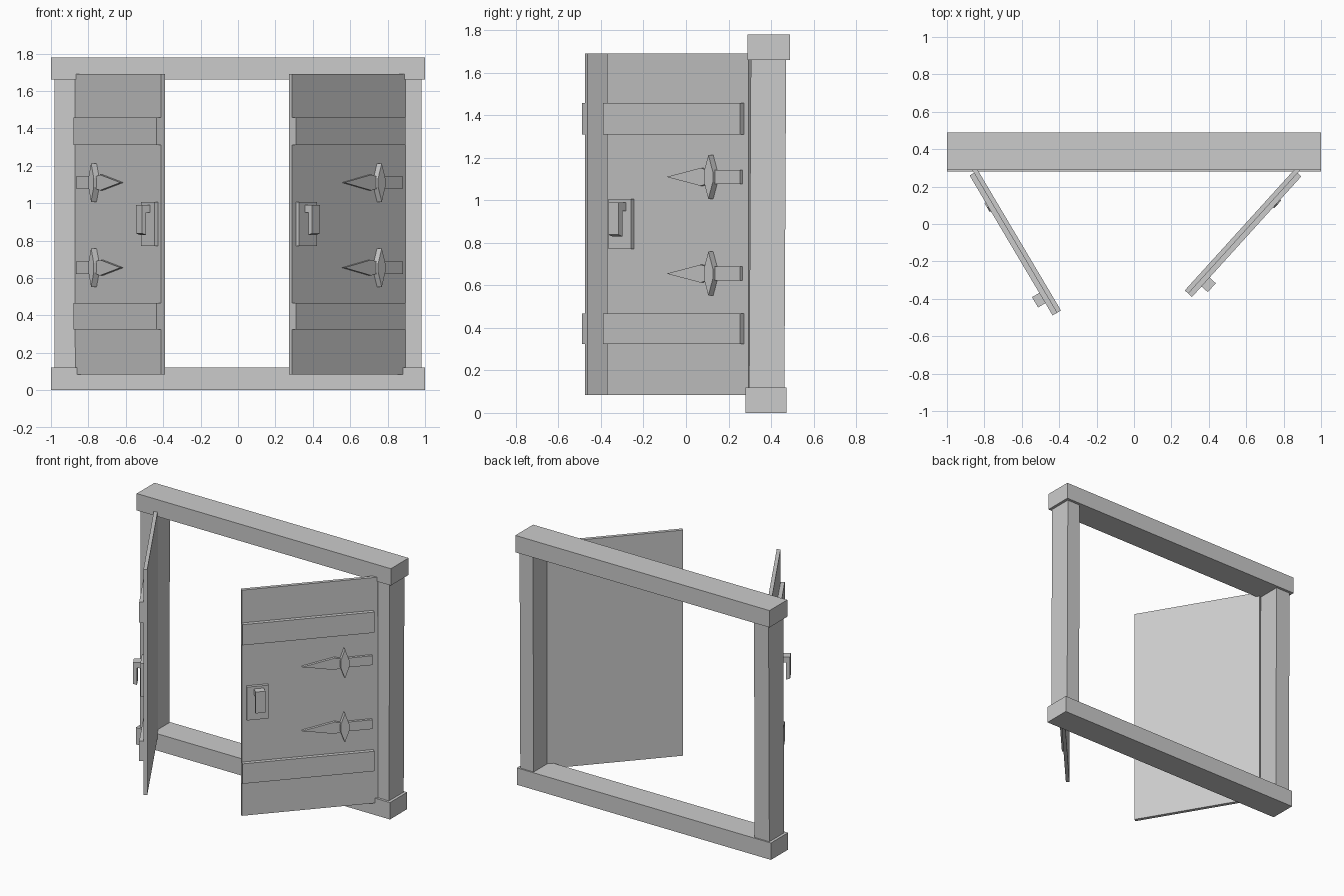
import bpy, bmesh
from mathutils import Vector

if "Cube" in bpy.data.objects:
    bpy.data.objects.remove(bpy.data.objects["Cube"])


def prism(name, pts, extrude):
    """Extrude a planar 3D outline by a vector into a closed solid."""
    bm = bmesh.new()
    face = bm.faces.new([bm.verts.new(p) for p in pts])
    ext = bmesh.ops.extrude_face_region(bm, geom=[face], use_keep_orig=True)
    verts = [g for g in ext["geom"] if isinstance(g, bmesh.types.BMVert)]
    bmesh.ops.translate(bm, verts=verts, vec=extrude)
    bmesh.ops.recalc_face_normals(bm, faces=bm.faces)
    me = bpy.data.meshes.new(name)
    bm.to_mesh(me)
    bm.free()
    ob = bpy.data.objects.new(name, me)
    bpy.context.collection.objects.link(ob)
    return ob


def box(name, x0, x1, y0, y1, z0, z1, lean=0.0):
    """Frame timber, optionally leaning in y towards its top."""
    prism(name, [(x0, y0, z0), (x1, y0, z0), (x1, y1, z0), (x0, y1, z0)],
          (0, lean, z1 - z0))


# Frame
box("sill_beam", -1, 1, 0.28, 0.473, 0, 0.12)
box("lintel_beam", -1, 1, 0.29, 0.49, 1.66, 1.78)
box("left_post", -0.98, -0.865, 0.297, 0.463, 0.12, 1.66, 0.008)
box("right_post", 0.875, 0.98, 0.297, 0.463, 0.12, 1.66, 0.008)


def shutter(side, corner, hinge_dir):
    """One open leaf: s runs from free edge to hinge, o points out of its face."""
    c = Vector((*corner, 0))
    u = Vector((*hinge_dir, 0)).normalized()
    n = Vector((abs(u.y) * (1 if u.x > 0 else -1), -abs(u.x), 0))

    def at(s, o, z):
        return c + u * s + n * o + Vector((0, 0, z))

    def plate(name, outline, o0, o1):
        prism(f"{side}_{name}", [at(s, o0, z) for s, z in outline], n * (o1 - o0))

    def rect(s0, s1, z0, z1):
        return [(s0, z0), (s1, z0), (s1, z1), (s0, z1)]

    # Panel and cross battens
    plate("shutter_panel", rect(0, 0.9, 0.085, 1.69), -0.025, 0)
    for label, z0, z1 in (("lower", 0.325, 0.467), ("upper", 1.31, 1.457)):
        plate(f"{label}_batten", rect(0.0, 0.87, z0, z1), -0.002, 0.027)

    # Pointed strap hinges with a diamond cross piece
    half = [(0.395, 0), (0.61, 0.042), (0.65, 0.033), (0.86, 0.033)]
    for label, z in (("lower", 0.655), ("upper", 1.11)):
        outline = [(s, z + h) for s, h in half]
        outline += [(s, z - h) for s, h in reversed(half[1:])]
        plate(f"{label}_hinge_strap", outline, -0.002, 0.018)
        diamond = [(0.675, z - 0.103), (0.703, z - 0.025), (0.703, z + 0.025),
                   (0.675, z + 0.103), (0.647, z + 0.025), (0.647, z - 0.025)]
        plate(f"{label}_hinge_diamond", diamond, -0.002, 0.034)

    # Latch plate and hanging L-shaped handle
    plate("latch_plate", rect(0.03, 0.172, 0.77, 1.007), -0.002, 0.022)
    ell = [(0.02, 0.95), (0.047, 0.95), (0.047, 0.83), (0.072, 0.838),
           (0.072, 0.99), (0.02, 0.99)]
    prism(f"{side}_latch_handle", [at(0.076, o, z) for o, z in ell], u * 0.064)


shutter("left", (-0.412, -0.475), (-0.51, 0.86))
shutter("right", (0.29, -0.372), (0.672, 0.741))
